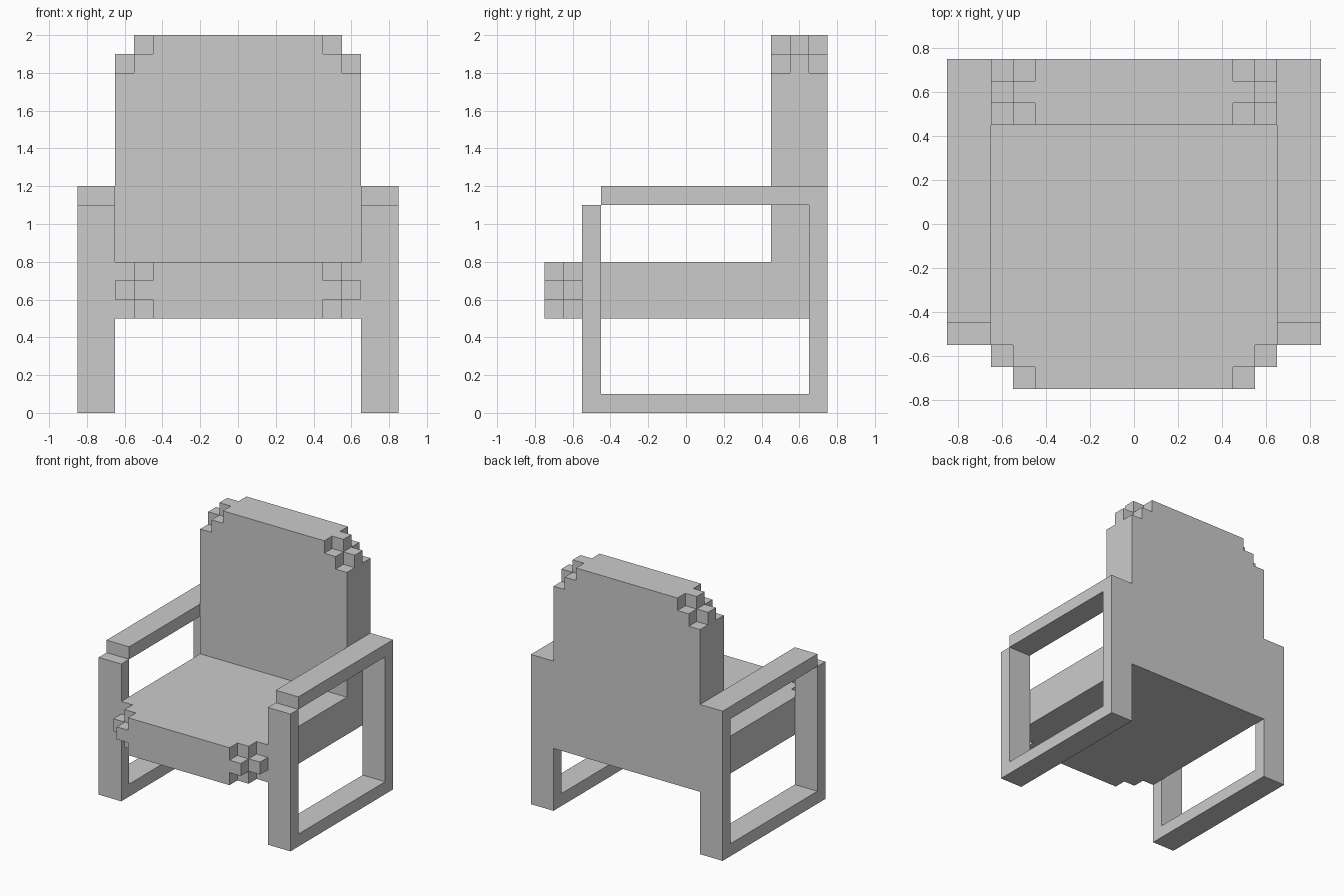
import bpy
import bmesh
from mathutils import Vector

if "Cube" in bpy.data.objects:
    bpy.data.objects.remove(bpy.data.objects["Cube"])


def finish(name, bm):
    bmesh.ops.recalc_face_normals(bm, faces=bm.faces[:])
    mesh = bpy.data.meshes.new(name)
    bm.to_mesh(mesh)
    bm.free()
    obj = bpy.data.objects.new(name, mesh)
    bpy.context.collection.objects.link(obj)
    return obj


def box(name, lo, hi):
    lo, hi = Vector(lo), Vector(hi)
    bm = bmesh.new()
    bmesh.ops.create_cube(bm, size=1)
    for v in bm.verts:
        v.co = (lo + hi) / 2 + v.co * (hi - lo)
    return finish(name, bm)


def cushion(name, length, place):
    """Slab whose two end corners are stepped; place(x, u, w) maps
    width, distance from the stepped end and thickness to the world."""
    cuts = ([-.65, -.55, -.45, .45, .55, .65],
            [0, .1, .2, length],
            [0, .1, .2, .3])
    # outer layers lose two steps at each corner, the middle layer one
    cells = {(i, j, k) for i in range(5) for j in range(3) for k in range(3)
             if min(i, 4 - i) + j + (k == 1) >= 2}
    bm = bmesh.new()
    verts = {}

    def vert(key):
        if key not in verts:
            verts[key] = bm.verts.new(place(*(cuts[a][key[a]] for a in range(3))))
        return verts[key]

    # only the exposed sides of each cell become faces
    for cell in cells:
        for axis in range(3):
            for side in (0, 1):
                near = list(cell)
                near[axis] += 2 * side - 1
                if tuple(near) in cells:
                    continue
                b, c = (axis + 1) % 3, (axis + 2) % 3
                ring = []
                for db, dc in ((0, 0), (1, 0), (1, 1), (0, 1)):
                    key = list(cell)
                    key[axis] += side
                    key[b] += db
                    key[c] += dc
                    ring.append(vert(tuple(key)))
                bm.faces.new(ring)
    bmesh.ops.dissolve_limit(bm, angle_limit=0.01, verts=bm.verts[:], edges=bm.edges[:])
    return finish(name, bm)


# Seat and backrest with stepped corners
cushion("seat", 1.5, lambda x, u, w: (x, u - .75, .5 + w))
cushion("backrest", 1.2, lambda x, u, w: (x, .45 + w, 2 - u))

# Side frames: (name, y range, z range), mirrored to the other side
for name, y0, y1, z0, z1 in (
        ("front_leg", -.55, -.45, 0, 1.1),
        ("rear_leg", .65, .75, 0, 1.1),
        ("floor_rail", -.45, .65, 0, .1),
        ("armrest", -.45, .75, 1.1, 1.2)):
    part = box(name, (.65, y0, z0), (.85, y1, z1))
    part.modifiers.new("Mirror", 'MIRROR').use_axis[0] = True
